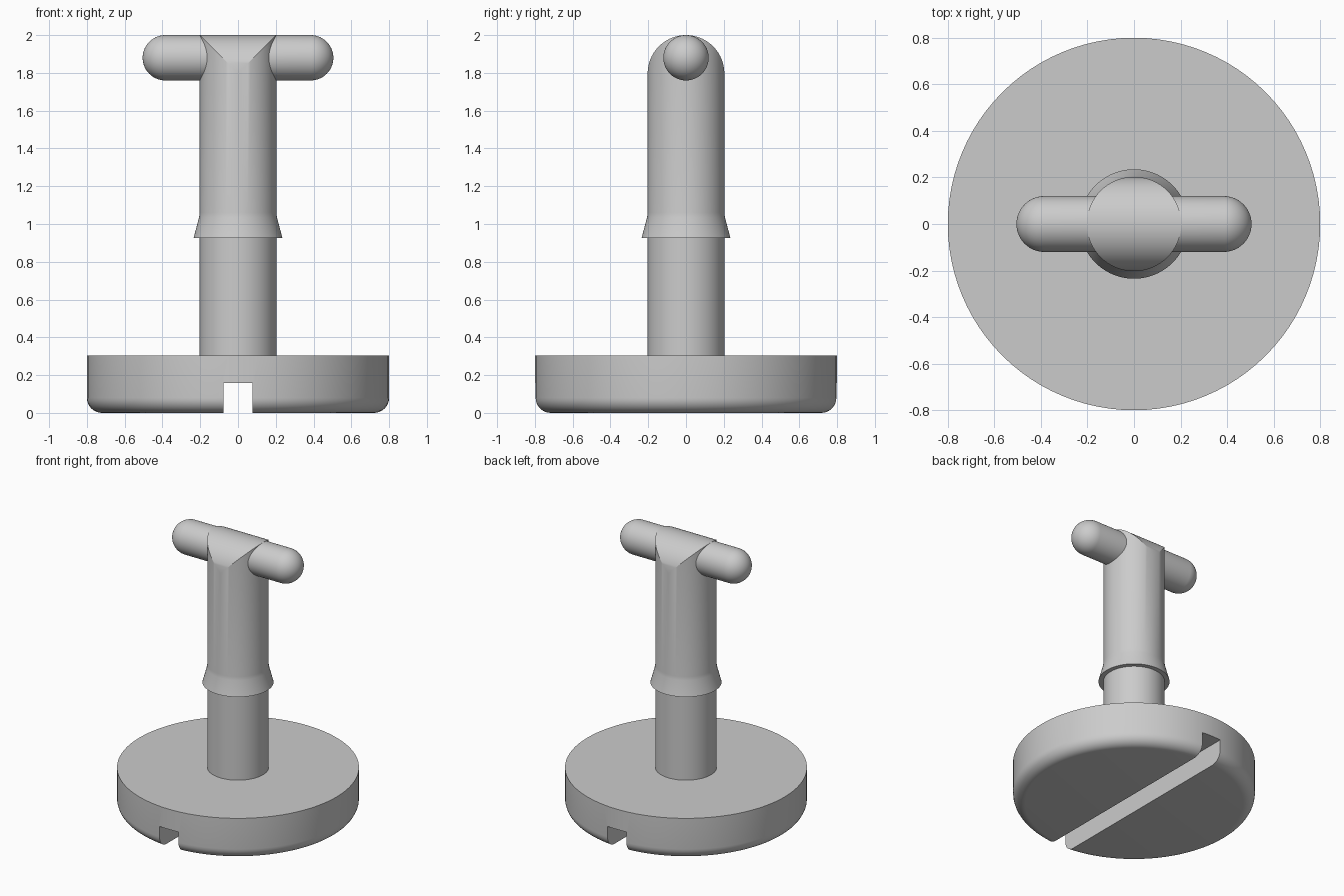
import bpy, bmesh, math
from mathutils import Matrix

if "Cube" in bpy.data.objects:
    bpy.data.objects.remove(bpy.data.objects["Cube"])

SEG = 96
grey = bpy.data.materials.new("plain grey")
grey.diffuse_color = (0.6, 0.6, 0.6, 1)
grey.use_nodes = True
grey.node_tree.nodes["Principled BSDF"].inputs["Base Color"].default_value = grey.diffuse_color


def finish(bm, name):
    bmesh.ops.recalc_face_normals(bm, faces=bm.faces[:])
    me = bpy.data.meshes.new(name)
    bm.to_mesh(me)
    bm.free()
    me.materials.append(grey)
    ob = bpy.data.objects.new(name, me)
    bpy.context.collection.objects.link(ob)
    return ob


def smooth(ob, angle=30):
    bpy.ops.object.select_all(action='DESELECT')
    ob.select_set(True)
    bpy.context.view_layer.objects.active = ob
    bpy.ops.object.shade_smooth_by_angle(angle=math.radians(angle))


def lathe(profile, bm, cap_top=True):
    """Revolve (radius, z) points about z; returns the rings of vertices."""
    rings = [[bm.verts.new((r * math.cos(2 * math.pi * i / SEG),
                            r * math.sin(2 * math.pi * i / SEG), z))
              for i in range(SEG)] for r, z in profile]
    for a, b in zip(rings, rings[1:]):
        for i in range(SEG):
            j = (i + 1) % SEG
            bm.faces.new((a[i], a[j], b[j], b[i]))
    bm.faces.new(rings[0][::-1])
    if cap_top:
        bm.faces.new(rings[-1])
    return rings


def arc(cr, cz, r, a0, a1, n):
    angles = [math.radians(a0 + (a1 - a0) * i / n) for i in range(n + 1)]
    return [(cr + r * math.cos(a), cz + r * math.sin(a)) for a in angles]


# Round base with a rounded lower rim
bm = bmesh.new()
lathe(arc(0.72, 0.08, 0.08, -90, 0, 8) + [(0.8, 0.305)], bm)
base = finish(bm, "base")

# Slot cut through the underside, front to back
bm = bmesh.new()
bmesh.ops.create_cube(bm, size=1, matrix=Matrix.Translation((0, 0, 0.0575))
                      @ Matrix.Diagonal((0.152, 2, 0.2, 1)))
cutter = finish(bm, "slot_cutter")
cutter.hide_render = True
cutter.hide_set(True)
mod = base.modifiers.new("slot", 'BOOLEAN')
mod.operation = 'DIFFERENCE'
mod.solver = 'EXACT'
mod.object = cutter
bpy.context.view_layer.objects.active = base
base.select_set(True)
bpy.ops.object.modifier_apply(modifier=mod.name)
bpy.data.objects.remove(cutter)
smooth(base)

# Shaft with a flared collar and a top arched from front to back
bm = bmesh.new()
R = 0.203
rings = lathe([(R, 0.305), (R, 0.927), (0.235, 0.927), (0.206, 1.035),
               (R, 1.06), (R, 1.8)], bm, cap_top=False)
top = rings[-1]
for v in top:
    v.co.z = 2 - R + abs(v.co.x)
h = SEG // 2
q = SEG // 4
for i in range(-q, q):              # strips across the arch
    a, b = top[i % SEG], top[(i + 1) % SEG]
    c, d = top[(h - i - 1) % SEG], top[(h - i) % SEG]
    face = []
    for v in (a, b, c, d):
        if v not in face:
            face.append(v)
    bm.faces.new(face)
smooth(finish(bm, "shaft"), 20)

# Cross bar with round ends, lying along x
bm = bmesh.new()
r, half = 0.12, 0.505
end = arc(0, half - r, r, 2, 88, 12)
lathe([(a, -z) for a, z in reversed(end)] + end, bm)
bmesh.ops.transform(bm, verts=bm.verts[:], matrix=Matrix.Translation((0, 0, 1.88))
                    @ Matrix.Rotation(math.pi / 2, 4, 'Y'))
smooth(finish(bm, "cross_bar"))
